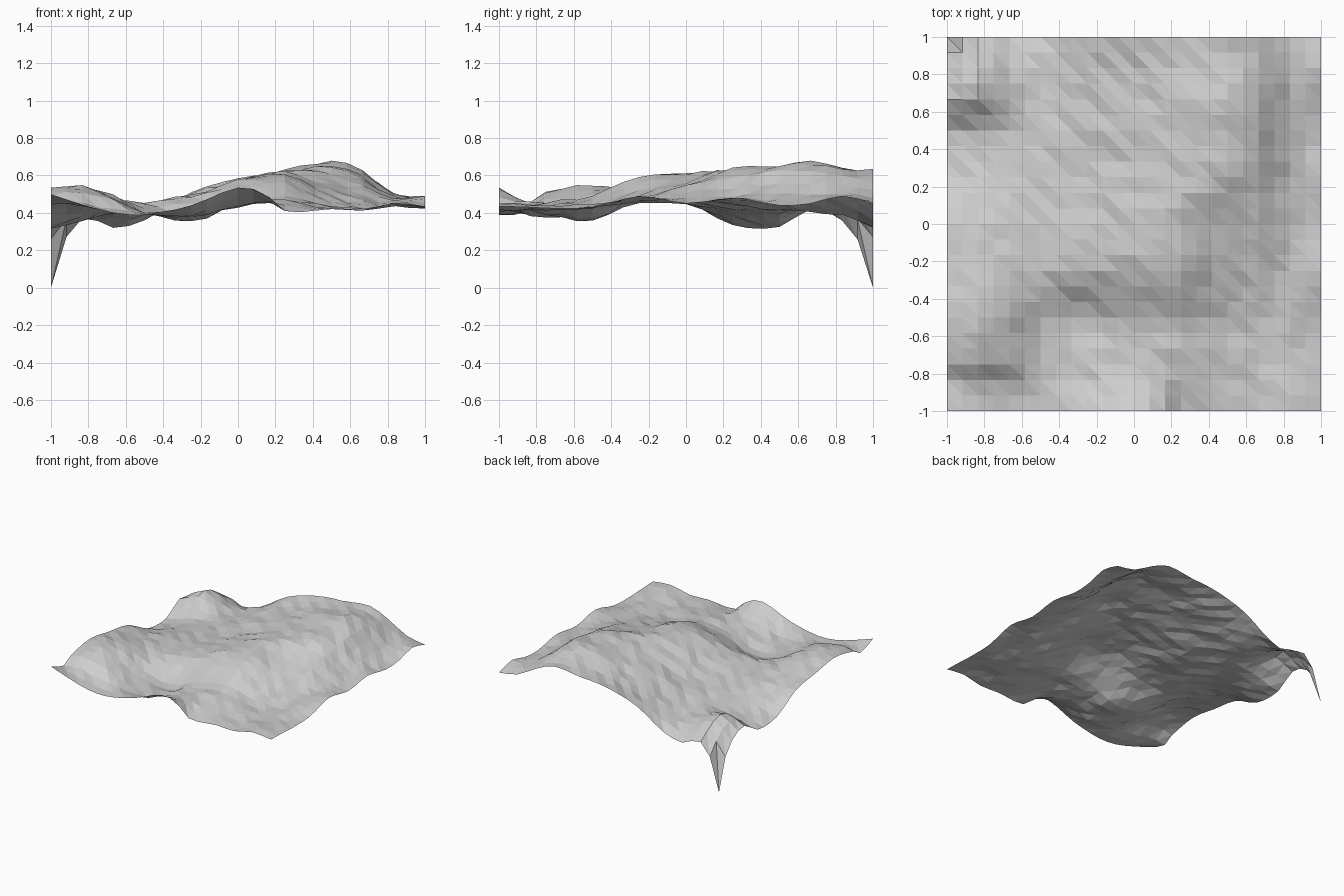
import bpy, bmesh, random

random.seed(4)
N = 24  # grid cells per side

# Coarse height control net (rows run from the front y=-1 to the back y=1)
KX = [-1, -.833, -.667, -.5, -.25, 0, .14, .25, .5, .667, .833, 1]
KY = [-1, -.833, -.75, -.5, -.25, 0, .25, .5, .667, .833, 1]
NET = [
    [.50, .445, .40, .39, .44, .535, .505, .41, .42, .415, .45, .435],
    [.445, .45, .42, .40, .39, .45, .455, .44, .42, .42, .45, .43],
    [.49, .515, .47, .40, .38, .44, .455, .455, .43, .42, .44, .425],
    [.535, .54, .49, .405, .365, .445, .48, .495, .44, .43, .44, .43],
    [.50, .495, .475, .455, .485, .56, .58, .585, .50, .48, .46, .49],
    [.46, .45, .45, .45, .49, .57, .605, .61, .55, .54, .48, .45],
    [.335, .38, .41, .43, .47, .55, .60, .62, .635, .585, .49, .48],
    [.325, .36, .40, .42, .48, .55, .59, .61, .655, .62, .50, .44],
    [.42, .48, .44, .40, .48, .55, .59, .63, .675, .625, .50, .45],
    [.36, .48, .41, .40, .49, .555, .59, .615, .635, .60, .50, .49],
    [.14, .37, .32, .36, .51, .585, .605, .61, .635, .57, .48, .45],
]


def curve(knots, vals, t):
    """Smooth curve through the values at the knots."""
    last = len(knots) - 1
    i = max(j for j in range(last) if knots[j] <= t + 1e-6)

    def slope(k):
        a, b = max(k - 1, 0), min(k + 1, last)
        return (vals[b] - vals[a]) / (knots[b] - knots[a])

    h = knots[i + 1] - knots[i]
    s = (t - knots[i]) / h
    return ((2*s**3 - 3*s**2 + 1) * vals[i] + (s**3 - 2*s**2 + s) * h * slope(i)
            + (3*s**2 - 2*s**3) * vals[i + 1] + (s**3 - s**2) * h * slope(i + 1))


def height(x, y):
    return curve(KY, [curve(KX, row, x) for row in NET], y)


# Terrain sheet: triangulated height field
bm = bmesh.new()
grid = []
for r in range(N + 1):
    row = []
    for c in range(N + 1):
        x, y = -1 + 2 * c / N, -1 + 2 * r / N
        inner = 0 < r < N and 0 < c < N
        z = height(x, y) + (random.uniform(-.009, .009) if inner else 0)
        row.append(bm.verts.new((x, y, z)))
    grid.append(row)
grid[N][0].co.z = 0  # back left corner is pulled down to a spike

for r in range(N):
    for c in range(N):
        a, b = grid[r][c], grid[r][c + 1]
        d, e = grid[r + 1][c], grid[r + 1][c + 1]
        bm.faces.new((a, b, d))
        bm.faces.new((b, e, d))

mesh = bpy.data.meshes.new("terrain")
bm.to_mesh(mesh)
bm.free()
terrain = bpy.data.objects.new("terrain", mesh)
bpy.context.collection.objects.link(terrain)

# Single stone colour
mat = bpy.data.materials.new("light grey")
mat.diffuse_color = (.62, .62, .62, 1)
mesh.materials.append(mat)
